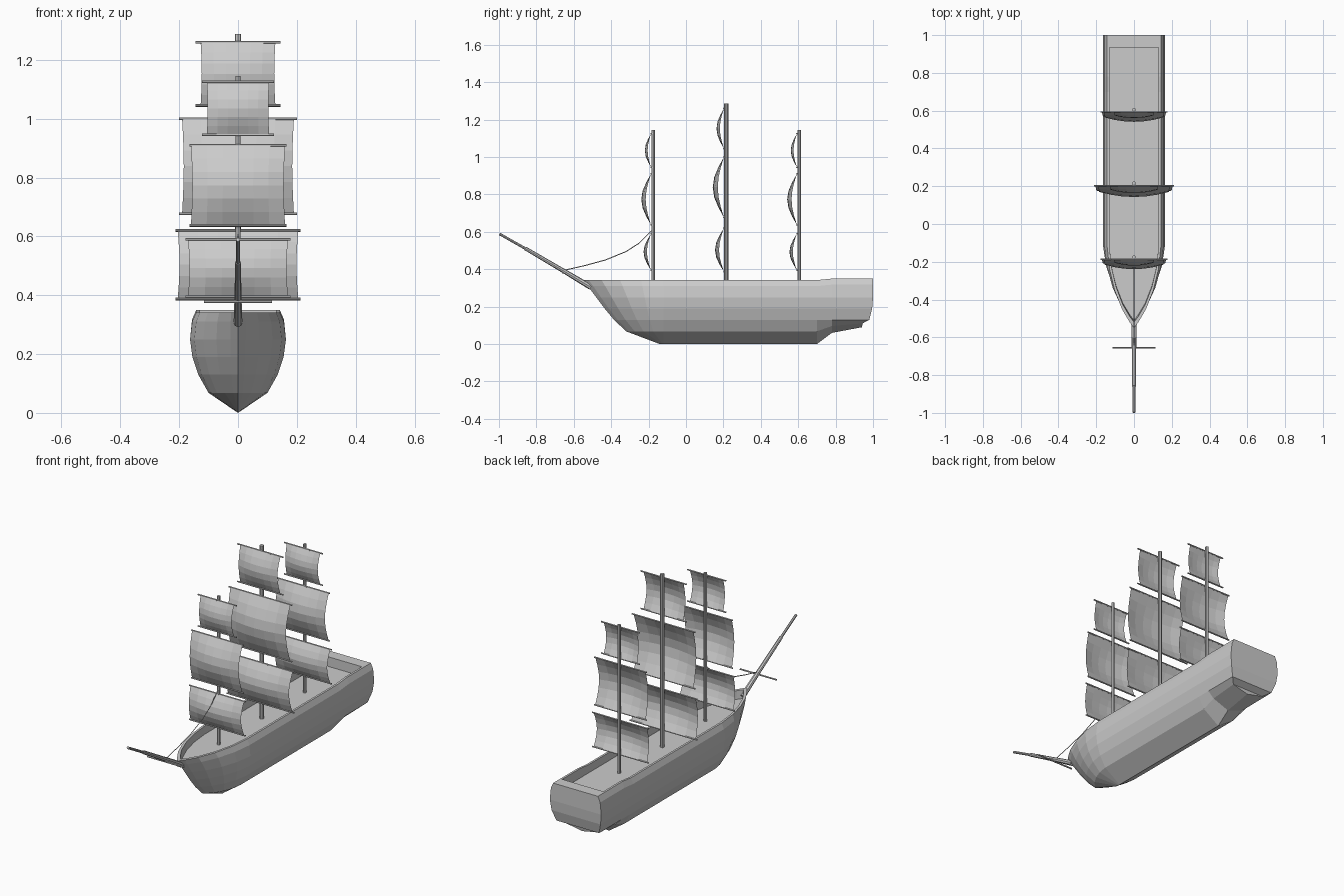
import bpy, bmesh, math
from mathutils import Vector

if "Cube" in bpy.data.objects:
    bpy.data.objects.remove(bpy.data.objects["Cube"])


def add_object(name, bm):
    me = bpy.data.meshes.new(name)
    bm.to_mesh(me)
    bm.free()
    ob = bpy.data.objects.new(name, me)
    bpy.context.collection.objects.link(ob)
    return ob


def spar(name, a, b, r1, r2=None, sides=8):
    a, b = Vector(a), Vector(b)
    bm = bmesh.new()
    bmesh.ops.create_cone(bm, cap_ends=True, segments=sides, radius1=r1,
                          radius2=r1 if r2 is None else r2, depth=(b - a).length)
    ob = add_object(name, bm)
    ob.location = (a + b) / 2
    ob.rotation_euler = (b - a).to_track_quat('Z', 'Y').to_euler()
    return ob


# Hull: levels from keel over the rail to the deck centre
# (half width, height, bow end y, stern end y)
LEVELS = [(0, 0, -.14, .94), (.10, .068, -.32, .945), (.135, .13, -.385, .98),
          (.155, .19, -.435, .995), (.163, .25, -.48, 1), (.156, .31, -.525, 1),
          (.142, .342, -.55, 1), (.130, .342, -.52, .935), (.130, .295, -.51, .935),
          (0, .295, -.51, .935)]
BOW = [(0, 0), (.07, .16), (.23, .45), (.46, .72), (.72, .91), (1, 1)]
STERN = [(.70, 0), (.78, .06), (1, .09)]     # y, keel lift


def build_hull():
    bm = bmesh.new()
    rows = []
    for i, (w, z, bow_y, end_y) in enumerate(LEVELS):
        row = [bm.verts.new((w * f, bow_y + (-.12 - bow_y) * t, z)) for t, f in BOW]
        for y, lift in STERN:
            zz = z + lift * max(0, 1 - z / .13)
            if i in (5, 6, 7) and y > .75:
                zz += .008
            row.append(bm.verts.new((w, min(y, end_y), zz)))
        rows.append(row)
    for lo, hi in zip(rows, rows[1:]):
        for k in range(len(lo) - 1):
            bm.faces.new((lo[k], lo[k + 1], hi[k + 1], hi[k]))
    # transom, stern cap and the wall in front of it
    ends = [r[-1] for r in rows]
    back = bm.verts.new((0, 1, ends[6].co.z))
    front = bm.verts.new((0, .935, ends[7].co.z))
    mids = [bm.verts.new((0, e.co.y, e.co.z)) for e in ends[1:6]]
    chain = [ends[0]] + mids + [back]
    for k in range(6):
        bm.faces.new((chain[k], ends[k], ends[k + 1], chain[k + 1])
                     if k else (ends[0], ends[1], mids[0]))
    bm.faces.new((back, ends[6], ends[7], front))
    bm.faces.new((front, ends[7], ends[8], ends[9]))
    # mirror to the other side
    geom = bm.verts[:] + bm.edges[:] + bm.faces[:]
    dup = bmesh.ops.duplicate(bm, geom=geom)["geom"]
    for v in dup:
        if isinstance(v, bmesh.types.BMVert):
            v.co.x *= -1
    bmesh.ops.remove_doubles(bm, verts=bm.verts, dist=.0005)
    bmesh.ops.recalc_face_normals(bm, faces=bm.faces)
    add_object("hull", bm)


def sail(name, y, top, bottom, half, bulge):
    nu, nv = 6, 6
    bm = bmesh.new()
    grid = []
    for j in range(nv + 1):
        v = j / nv
        s = math.sin(math.pi * v)
        row = []
        for i in range(nu + 1):
            u = 2 * i / nu - 1
            row.append(bm.verts.new((u * half * (1 - .03 * s),
                                     y - bulge * s * (.55 + .45 * (1 - u * u)),
                                     top + (bottom - top) * v)))
        grid.append(row)
    for a, b in zip(grid, grid[1:]):
        for i in range(nu):
            bm.faces.new((a[i], b[i], b[i + 1], a[i + 1]))
    add_object(name, bm)


build_hull()

# Masts with yards and sails: (top z, bottom z, yard half, sail half, bulge)
SMALL = [(1.125, .945, .122, .106, .033), (.91, .637, .165, .16, .052),
         (.59, .395, .178, .17, .04)]
LARGE = [(1.26, 1.045, .145, .127, .04), (1.0, .677, .2, .19, .06),
         (.62, .387, .213, .205, .048)]
for mast, y, height, radius, sails in (("fore", -.175, 1.145, .009, SMALL),
                                       ("main", .215, 1.287, .011, LARGE),
                                       ("mizzen", .605, 1.145, .009, SMALL)):
    spar(mast + "_mast", (0, y, .28), (0, y, height), radius)
    for tier, (top, bottom, yard, half, bulge) in zip(("upper", "middle", "lower"), sails):
        yy = y - .012
        for pos, z in (("top", top), ("bottom", bottom)):
            spar(f"{mast}_{tier}_{pos}_yard", (-yard, yy, z), (yard, yy, z), .0045, sides=6)
        sail(f"{mast}_{tier}_sail", yy, top, bottom, half, bulge)

# Bowsprit in three stepped lengths, with its cross yard
spar("bowsprit_base", (0, -.51, .305), (0, -.66, .395), .015, .012)
spar("bowsprit_middle", (0, -.63, .377), (0, -.86, .512), .012, .010)
spar("bowsprit_tip", (0, -.84, .500), (0, -.997, .589), .007)
spar("bowsprit_yard", (-.115, -.655, .378), (.115, -.655, .378), .005, sides=6)

# Stay rope from bowsprit to fore mast
curve = bpy.data.curves.new("stay_rope", 'CURVE')
curve.dimensions = '3D'
curve.bevel_depth = .0025
curve.bevel_resolution = 0
path = [(-.65, .395), (-.54, .42), (-.43, .45), (-.32, .495), (-.25, .54), (-.18, .61)]
sp = curve.splines.new('POLY')
sp.points.add(len(path) - 1)
for p, (y, z) in zip(sp.points, path):
    p.co = (0, y, z, 1)
bpy.context.collection.objects.link(bpy.data.objects.new("stay_rope", curve))
